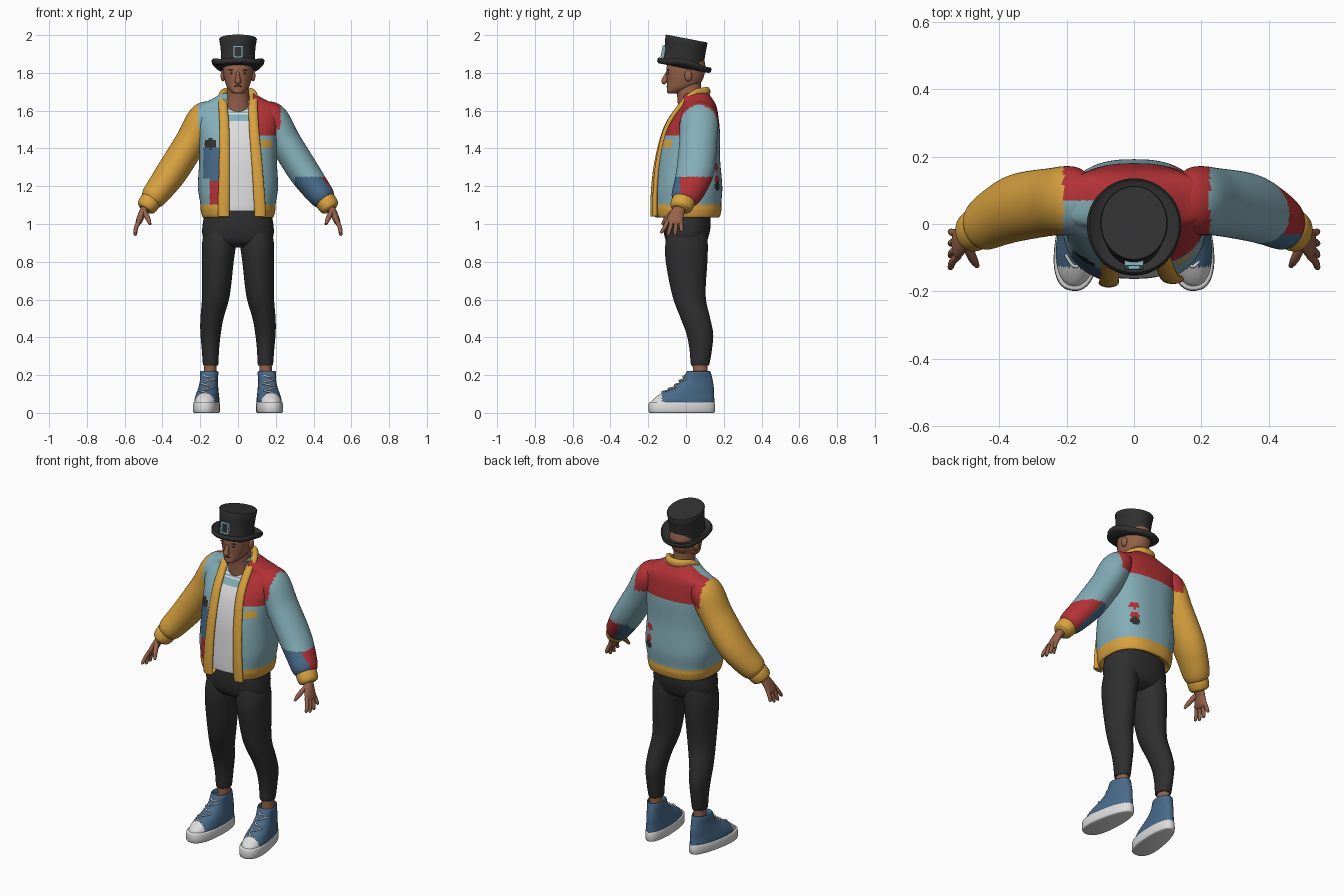
import bpy, bmesh, math
from mathutils import Vector, Matrix, Euler

cube = bpy.data.objects.get("Cube")
if cube:
    bpy.data.objects.remove(cube, do_unlink=True)

COLOURS = {
    "skin": (.31, .125, .07), "lip_brown": (.17, .05, .035), "hat_black": (.03, .03, .03),
    "trouser_black": (.028, .028, .028), "white": (.72, .72, .72), "pale_blue": (.23, .42, .48),
    "denim_blue": (.065, .145, .25), "mustard": (.69, .36, .05), "red": (.45, .032, .036),
}
MATS = {}
for key, rgb in COLOURS.items():
    m = bpy.data.materials.new(key)
    m.use_nodes = True
    m.diffuse_color = (*rgb, 1)
    bsdf = next(nd for nd in m.node_tree.nodes if nd.type == 'BSDF_PRINCIPLED')
    bsdf.inputs["Base Color"].default_value = (*rgb, 1)
    bsdf.inputs["Roughness"].default_value = .8
    MATS[key] = m


def finish(name, bm, colour, matrix=None):
    """Colour faces by a fixed name or a rule (None removes the face), then smooth."""
    bmesh.ops.recalc_face_normals(bm, faces=bm.faces)
    used, gone = [], []
    for f in bm.faces:
        key = colour(f.calc_center_median(), f.normal) if callable(colour) else colour
        if key is None:
            gone.append(f)
            continue
        if key not in used:
            used.append(key)
        f.material_index = used.index(key)
        f.smooth = True
    bmesh.ops.delete(bm, geom=gone, context='FACES')
    me = bpy.data.meshes.new(name)
    bm.to_mesh(me)
    bm.free()
    for key in used:
        me.materials.append(MATS[key])
    me.set_sharp_from_angle(angle=math.radians(50))
    ob = bpy.data.objects.new(name, me)
    bpy.context.scene.collection.objects.link(ob)
    if matrix:
        ob.matrix_world = matrix
    return ob


def spline(stations, k):
    """Smooth in-between stations."""
    s = [Vector(a) for a in stations]
    out = []
    for i in range(len(s) - 1):
        a, b, c, d = s[max(i - 1, 0)], s[i], s[i + 1], s[min(i + 2, len(s) - 1)]
        for j in range(k):
            t = j / k
            out.append(b + (c - a) * (t / 2) + (a * 2 - b * 5 + c * 4 - d) * (t * t / 2)
                       + (b * 3 - a - c * 3 + d) * (t ** 3 / 2))
    return out + [s[-1]]


def loft(name, stations, colour, k=6, n=32, flat=False, p=2, taper=0, matrix=None):
    """Skin through stations (x, y, z, radius a, radius b); flat keeps rings level."""
    pts = spline(stations, k)
    bm = bmesh.new()
    rings = []
    for i, q in enumerate(pts):
        c = Vector(q[:3])
        side, up = Vector((1, 0, 0)), Vector((0, 1, 0))
        if not flat:
            t = Vector(pts[min(i + 1, len(pts) - 1)][:3]) - Vector(pts[max(i - 1, 0)][:3])
            side = t.cross(up).normalized()
            up = side.cross(t).normalized()
        ring = []
        for j in range(n):
            a = 2 * math.pi * j / n
            u, v = (math.copysign(abs(w) ** (2 / p), w) for w in (math.cos(a), math.sin(a)))
            ring.append(bm.verts.new(c + side * (u * q[3] * (1 - taper * v)) + up * (v * q[4])))
        rings.append(ring)
    for r0, r1 in zip(rings, rings[1:]):
        for j in range(n):
            bm.faces.new((r0[j], r0[j - 1], r1[j - 1], r1[j]))
    bm.faces.new(rings[0])
    bm.faces.new(rings[-1])
    return finish(name, bm, colour, matrix)


def level(rows):
    """Rows of (z, centre y, radius x, radius y) as stations."""
    return [(0, cy, z, rx, ry) for z, cy, rx, ry in rows]


def blob(name, loc, scale, colour):
    bm = bmesh.new()
    bmesh.ops.create_uvsphere(bm, u_segments=16, v_segments=10, radius=1)
    bmesh.ops.transform(bm, matrix=Matrix.LocRotScale(Vector(loc), None, Vector(scale)), verts=bm.verts)
    return finish(name, bm, colour)


def box(name, loc, size, colour, matrix):
    bm = bmesh.new()
    bmesh.ops.create_cube(bm, size=1)
    bmesh.ops.transform(bm, matrix=Matrix.LocRotScale(Vector(loc), None, Vector(size)), verts=bm.verts)
    return finish(name, bm, colour, matrix)


# Jacket body: patchwork colours, open at the front
def near(a, b, c, d, ra, rb):
    return ((a - c) / ra) ** 2 + ((b - d) / rb) ** 2 < 1


def jacket_colour(c, nrm):
    x, y, z = c
    if y < 0 and -.055 < x < .08 + max(0, 1.5 - z) * .08:
        return None
    if z < 1.105:
        return "mustard"
    if y > .07:
        if near(x, z, .13, 1.2, .025, .022):
            return "hat_black"
        if near(x, z, .13, 1.235, .025, .022) or near(x, z, .13, 1.3, .025, .02):
            return "red"
        return "red" if z > 1.5 else "pale_blue"
    if x > 0:
        if y < 0 and abs(x - .15) < .03 and abs(z - 1.42) < .018:
            return "mustard"
        return "red" if z > 1.47 else "pale_blue"
    if y < 0:
        if near(x, z, -.145, 1.425, .032, .027):
            return "hat_black"
        if x > -.15 and z < 1.22:
            return "red"
        if z < 1.4 and x > (-.185 if z > 1.24 else -.15):
            return "denim_blue"
    return "pale_blue"


body = [(1.06, .005, .16, .13), (1.035, .005, .185, .168), (1.07, .005, .197, .182), (1.11, .005, .2, .182),
        (1.2, .01, .212, .182), (1.35, .012, .205, .168), (1.48, .03, .21, .15), (1.58, .055, .228, .115),
        (1.625, .068, .222, .092), (1.655, .06, .15, .085), (1.69, .045, .09, .075)]
loft("jacket_body", level(body), jacket_colour, k=10, n=160, flat=True, p=2.5)

# Shirt with chest stripes
shirt = [(z, cy, rx * .92, ry * .92) for z, cy, rx, ry in body[2:-1]]


def shirt_colour(c, nrm):
    stripes = ((1.545, 1.58), (1.588, 1.596), (1.604, 1.612))
    return "pale_blue" if any(a < c.z < b for a, b in stripes) else "white"


loft("shirt", level(shirt), shirt_colour, k=20, n=64, flat=True, p=2.5)

# Front edging running up, round the neck and down again
edging = [(.118, -.163, 1.04, .03, .014), (.112, -.163, 1.15, .03, .014), (.1, -.148, 1.32, .028, .014),
          (.085, -.105, 1.5, .026, .014), (.08, -.04, 1.61, .024, .015), (.08, .035, 1.685, .022, .017),
          (.045, .098, 1.7, .024, .017), (0, .112, 1.7, .025, .017), (-.045, .098, 1.7, .024, .017),
          (-.08, .035, 1.685, .022, .017), (-.078, -.04, 1.61, .024, .015), (-.072, -.108, 1.5, .026, .014),
          (-.072, -.155, 1.32, .028, .014), (-.075, -.173, 1.15, .03, .014), (-.075, -.173, 1.04, .03, .014)]
loft("jacket_edging", edging, "mustard", n=20)


# Sleeves, cuffs and hands
def left_sleeve(c, nrm):
    if c.z > 1.5 and c.x < .225:
        return "red"
    if c.z < 1.25 and c.x > .3:
        return "red" if c.y > -.03 and nrm.x > -.1 else "denim_blue"
    return "pale_blue"


def right_sleeve(c, nrm):
    if c.z > 1.5 and c.x > -.21:
        return "red" if c.y > .07 else "pale_blue"
    return "mustard"


SLEEVE = [(.12, .07, 1.6, .045, .065), (.18, .07, 1.565, .08, .1), (.25, .065, 1.435, .083, .1),
          (.34, .05, 1.29, .083, .1), (.4, .025, 1.205, .076, .09), (.45, -.005, 1.14, .066, .075),
          (.47, -.015, 1.115, .045, .05)]
CUFF = [(.452, -.005, 1.14, .044, .048), (.463, -.012, 1.122, .056, .062), (.485, -.027, 1.09, .052, .058),
        (.493, -.031, 1.078, .038, .043)]
PALM = [(.483, -.028, 1.095, .024, .029), (.505, -.045, 1.06, .02, .036), (.524, -.06, 1.015, .017, .044),
        (.53, -.063, .997, .011, .036)]
THUMB = [(.495, -.065, 1.065, .014, .016), (.477, -.105, 1.028, .013, .013), (.465, -.125, .998, .007, .007)]
LEG = [(.09, .005, 1.0, .08, .1), (.1, .003, .9, .09, .112), (.107, .003, .8, .084, .11),
       (.117, .016, .62, .073, .088), (.138, .05, .5, .061, .078), (.145, .073, .42, .054, .071),
       (.146, .078, .34, .046, .06), (.145, .075, .262, .041, .05), (.145, .075, .25, .036, .044)]
SOLE = [(0, -.103, .06, .17), (.008, -.103, .066, .177), (.05, -.103, .065, .176), (.058, -.103, .06, .17)]
UPPER = [(.045, -.1, .062, .172), (.07, -.093, .062, .164), (.1, -.075, .057, .143), (.13, -.045, .051, .113),
         (.17, -.022, .046, .084), (.212, -.014, .048, .066), (.22, -.014, .042, .06), (.2, -.014, .036, .05)]

for side, s in (("left", 1), ("right", -1)):
    def flip(rows):
        return [(s * r[0], *r[1:]) for r in rows]

    loft(side + "_sleeve", flip(SLEEVE), left_sleeve if s > 0 else right_sleeve, k=14, n=64)
    loft(side + "_cuff", flip(CUFF), "mustard")
    loft(side + "_palm", flip(PALM), "skin", n=20)
    loft(side + "_thumb", flip(THUMB), "skin", n=12)
    for i in range(4):
        tip = (.002, .014, .012, -.006)[i]
        base_y, tip_y = -.095 + .0225 * i, -.128 + .035 * i
        finger = [(.522, base_y, 1.02, .011, .012), (.538, (base_y + tip_y) / 2, .985, .011, .011),
                  (.544, tip_y, .96 - tip, .009, .009), (.544, tip_y, .953 - tip, .004, .004)]
        loft(f"{side}_finger_{i + 1}", flip(finger), "skin", k=4, n=12)

    # Trouser legs and ankles
    loft(side + "_trouser_leg", flip(LEG), "trouser_black", n=40, flat=True)
    loft(side + "_ankle", flip([(.145, .075, .28, .033, .04), (.147, .075, .18, .033, .038)]), "skin", flat=True)

    # High-top shoes, toes turned slightly out
    place = Matrix.LocRotScale(Vector((s * .15, .08, 0)), Euler((0, 0, s * .12)), None)
    loft(side + "_sole", level(SOLE), "white", k=2, n=48, flat=True, p=2.4, taper=.18, matrix=place)
    loft(side + "_shoe", level(UPPER), lambda c, nrm: "white" if c.y < -.212 else "denim_blue",
         n=64, flat=True, p=2.2, taper=.15, matrix=place)
    for i, (y, z) in enumerate(((-.205, .11), (-.172, .127), (-.138, .148), (-.113, .17), (-.093, .192))):
        d = .008 if i % 2 else -.008
        lace = [(-.033, y + .03, z - d, .005, .005), (0, y - .003, z, .005, .005), (.033, y + .03, z + d, .005, .005)]
        loft(f"{side}_lace_{i + 1}", lace, "white", n=8, matrix=place)

    # Eyes, brows and ears
    blob(side + "_eye", (s * .032, -.092, 1.797), (.012, .006, .005), "hat_black")
    blob(side + "_brow", (s * .034, -.095, 1.815), (.018, .006, .004), "lip_brown")
    blob(side + "_ear", (s * .08, .012, 1.785), (.012, .02, .03), "skin")

# Hips
loft("trouser_hips", level([(1.09, .005, .17, .12), (1.0, .005, .187, .126), (.94, .003, .188, .118),
                            (.9, .003, .17, .1), (.875, .003, .13, .06)]), "trouser_black", n=48, flat=True, p=2.3)

# Head and neck
loft("neck", level([(1.58, .03, .075, .07), (1.66, .02, .062, .065), (1.71, .015, .057, .065),
                    (1.78, .02, .055, .06)]), "skin", flat=True)
loft("head", level([(1.69, -.065, .018, .025), (1.698, -.058, .034, .042), (1.72, -.03, .055, .07),
                    (1.75, -.01, .068, .09), (1.79, -.003, .077, .1), (1.83, .0, .08, .103),
                    (1.88, .005, .07, .09)]), "skin", n=48, flat=True, p=2.15)
loft("nose", [(0, -.094, 1.808, .008, .008), (0, -.108, 1.775, .011, .014), (0, -.113, 1.755, .017, .017),
              (0, -.106, 1.745, .011, .009)], "skin", n=16)
blob("mouth", (0, -.095, 1.729), (.022, .008, .006), "lip_brown")

# Tall hat tipped back, with a curled brim
tilt = Matrix.LocRotScale(Vector((0, -.012, 1.825)), Euler((math.radians(-11), 0, 0)), None)
hat = loft("hat", level([(.0, 0, .08, .1), (.0, 0, .128, .135), (.008, 0, .138, .145), (.022, 0, .14, .146),
                         (.03, 0, .134, .14), (.022, 0, .122, .13), (.018, -.008, .09, .11),
                         (.022, -.008, .09, .11), (.07, -.01, .089, .109), (.12, -.013, .094, .111),
                         (.152, -.015, .1, .113), (.157, -.015, .097, .11)]),
           "hat_black", k=1, n=64, flat=True, matrix=tilt)
for v in hat.data.vertices:
    if abs(v.co.x) > .095 and v.co.z < .05:
        v.co.z += .02 * ((abs(v.co.x) - .095) / .045)

# Hat buckle
for s in (1, -1):
    box("buckle_post", (s * .022, -.122, .064), (.011, .02, .066), "pale_blue", tilt)
    box("buckle_bar", (0, -.122, .064 + s * .028), (.044, .02, .01), "pale_blue", tilt)
